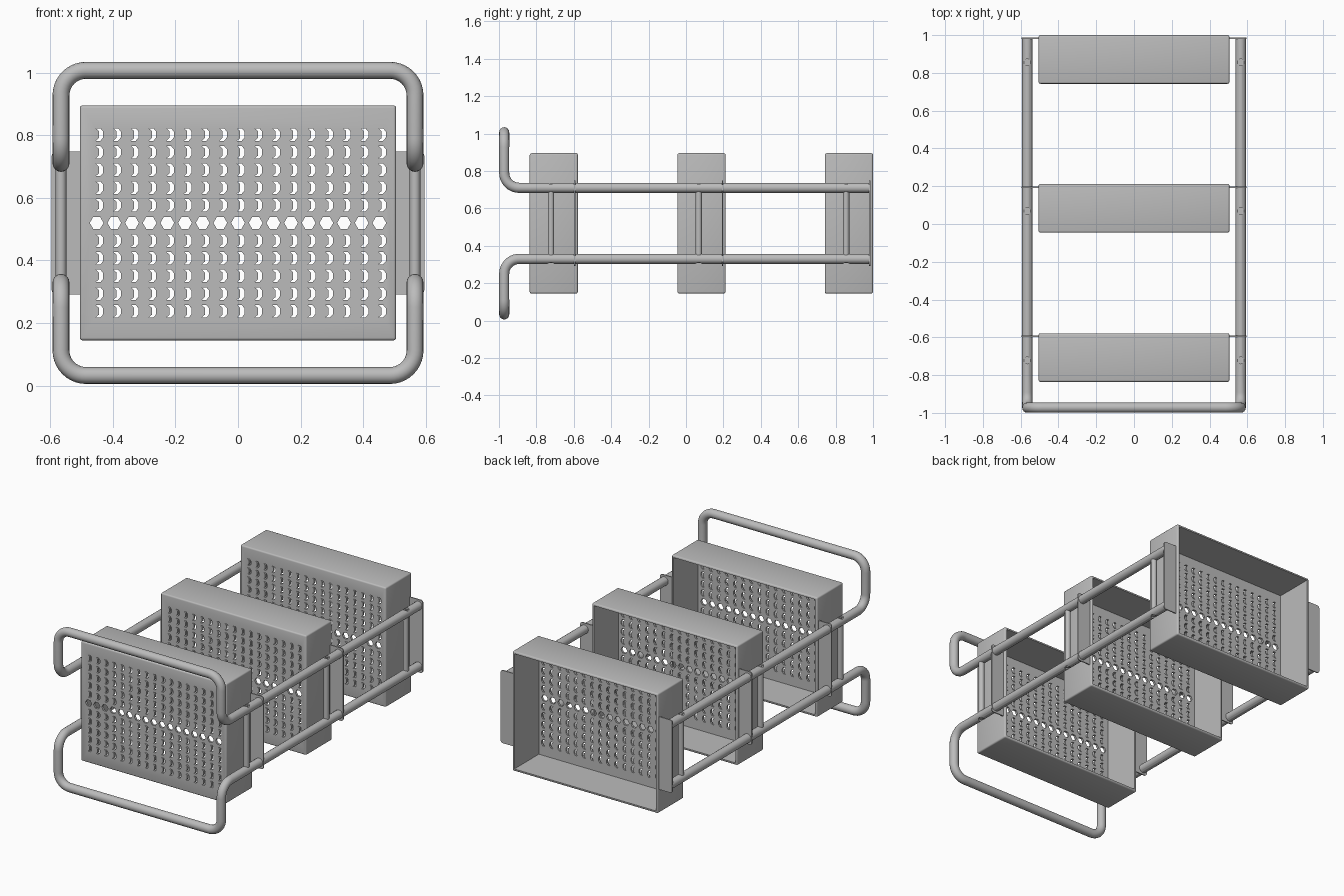
import bpy, bmesh, math
from mathutils import Vector, Matrix

cube = bpy.data.objects.get("Cube")
if cube:
    bpy.data.objects.remove(cube, do_unlink=True)

grey = bpy.data.materials.new("satin_grey")
grey.use_nodes = True
grey.diffuse_color = (0.5, 0.5, 0.5, 1)
grey.node_tree.nodes["Principled BSDF"].inputs["Base Color"].default_value = (0.5, 0.5, 0.5, 1)

RAIL_X, TUBE = 0.565, 0.027
MID_Z, RAIL_DZ, HANDLE_DZ = 0.52, 0.19, 0.487
FRONT_Y, BACK_Y = -0.972, 0.985
BASKET_Y = (-0.707, 0.083, 0.871)      # basket centres
DEPTH, ROD_SHIFT, FLANGE_SHIFT = 0.257, -0.015, 0.112


def add_object(name, bm, smooth=False):
    bmesh.ops.recalc_face_normals(bm, faces=bm.faces[:])
    mesh = bpy.data.meshes.new(name)
    bm.to_mesh(mesh)
    bm.free()
    mesh.materials.append(grey)
    ob = bpy.data.objects.new(name, mesh)
    bpy.context.collection.objects.link(ob)
    if smooth:
        shade(ob)
    return ob


def activate(ob):
    bpy.ops.object.select_all(action='DESELECT')
    ob.select_set(True)
    bpy.context.view_layer.objects.active = ob


def shade(ob):
    activate(ob)
    bpy.ops.object.shade_smooth_by_angle(angle=math.radians(35))


def add_box(bm, centre, size):
    m = Matrix.Translation(centre) @ Matrix.Diagonal((*size, 1))
    return bmesh.ops.create_cube(bm, size=1, matrix=m)["verts"]


def add_cylinder(bm, centre, radius, height, sides=20):
    bmesh.ops.create_cone(bm, cap_ends=True, segments=sides, radius1=radius, radius2=radius,
                          depth=height, matrix=Matrix.Translation(centre))


def add_prism(bm, outline, x, z, y0, y1):
    face = bm.faces.new([bm.verts.new((x + u, y0, z + v)) for u, v in outline])
    out = bmesh.ops.extrude_face_region(bm, geom=[face])["geom"]
    bmesh.ops.translate(bm, vec=(0, y1 - y0, 0),
                        verts=[g for g in out if isinstance(g, bmesh.types.BMVert)])


def cut(ob, cutter):
    cutter.hide_render = True
    mod = ob.modifiers.new("cut", 'BOOLEAN')
    mod.operation, mod.solver, mod.object = 'DIFFERENCE', 'EXACT', cutter
    activate(ob)
    bpy.ops.object.modifier_apply(modifier=mod.name)
    bpy.data.objects.remove(cutter, do_unlink=True)


def rounded_path(corners, radius, steps=10):
    """Polyline whose right-angled inner corners become arcs."""
    pts = [Vector(c) for c in corners]
    path = [pts[0]]
    for a, b, c in zip(pts, pts[1:], pts[2:]):
        u, v = (a - b).normalized(), (c - b).normalized()
        centre = b + (u + v) * radius
        for i in range(steps + 1):
            t = math.pi / 2 * i / steps
            path.append(centre - v * radius * math.cos(t) - u * radius * math.sin(t))
    return path + [pts[-1]]


# Bent tube rails with a handle loop, drilled for the rod screws
def make_rail(name, side):
    rail_z, loop_z = MID_Z + side * RAIL_DZ, MID_Z + side * HANDLE_DZ
    half = [(RAIL_X, BACK_Y, rail_z), (RAIL_X, FRONT_Y, rail_z), (RAIL_X, FRONT_Y, loop_z)]
    path = rounded_path(half + [(-x, y, z) for x, y, z in reversed(half)], 0.08)
    curve = bpy.data.curves.new(name, 'CURVE')
    curve.dimensions = '3D'
    curve.bevel_depth, curve.bevel_resolution = TUBE, 6
    curve.use_fill_caps = True
    spline = curve.splines.new('POLY')
    spline.points.add(len(path) - 1)
    for p, co in zip(spline.points, path):
        p.co = (*co, 1)
    temp = bpy.data.objects.new(name + "_path", curve)
    bpy.context.collection.objects.link(temp)
    bpy.context.view_layer.update()
    mesh = bpy.data.meshes.new_from_object(temp.evaluated_get(bpy.context.evaluated_depsgraph_get()))
    bpy.data.objects.remove(temp, do_unlink=True)
    bm = bmesh.new()
    bm.from_mesh(mesh)
    bmesh.ops.remove_doubles(bm, verts=bm.verts[:], dist=0.0001)
    rail = add_object(name, bm)
    drill = bmesh.new()
    for y in BASKET_Y:
        for x in (-RAIL_X, RAIL_X):
            add_cylinder(drill, (x, y + ROD_SHIFT, rail_z + side * 0.035), 0.018, 0.036)
    cut(rail, add_object("screw_hole_cutter", drill))
    shade(rail)


make_rail("upper_rail", 1)
make_rail("lower_rail", -1)


# Basket: bevelled box, open at the back, with a perforated front
def make_basket(name):
    bm = bmesh.new()
    add_box(bm, (0, 0, MID_Z), (1.01, DEPTH, 0.75))
    bmesh.ops.bevel(bm, geom=bm.edges[:], offset=0.009, segments=3, profile=0.5, affect='EDGES')
    basket = add_object(name, bm)
    wall = 0.014
    bm = bmesh.new()
    add_box(bm, (0, wall + 0.05, MID_Z), (1.01 - 2 * wall, DEPTH + 0.1, 0.75 - 2 * wall))
    cut(basket, add_object("hollow_cutter", bm))
    hexagon = [(0.022 * math.cos(i * math.pi / 3), 0.022 * math.sin(i * math.pi / 3)) for i in range(6)]
    upper = [(0.007, 0.011), (-0.003, 0.02), (0.012, 0.02), (0.021, 0.009)]
    crescent = upper + [(u, -v) for u, v in reversed(upper)]
    bm = bmesh.new()
    pitch = 0.0564
    for row in range(-5, 6):
        for col in range(-8, 9):
            add_prism(bm, crescent if row else hexagon, col * pitch, MID_Z + row * pitch,
                      -DEPTH / 2 - 0.02, -DEPTH / 2 + 0.04)
    cut(basket, add_object("perforation_cutter", bm))
    shade(basket)
    return basket


first = make_basket("front_basket")
first.location.y = BASKET_Y[0]
for name, y in zip(("middle_basket", "back_basket"), BASKET_Y[1:]):
    copy = first.copy()
    copy.name = name
    copy.location.y = y
    bpy.context.collection.objects.link(copy)

# Side mounts: flange plate, upright rod and screws beside each basket
for place, y in zip(("front", "middle", "back"), BASKET_Y):
    for label, s in (("left", 1), ("right", -1)):
        bm = bmesh.new()
        add_box(bm, (s * 0.548, y + FLANGE_SHIFT, MID_Z), (0.094, 0.007, 0.456))
        corners = [e for e in bm.edges if abs(e.verts[0].co.y - e.verts[1].co.y) > 0.001
                   and abs(e.verts[0].co.x) > 0.55]
        bmesh.ops.bevel(bm, geom=corners, offset=0.015, segments=4, profile=0.5, affect='EDGES')
        add_object(f"{place}_{label}_flange", bm)

        bm = bmesh.new()
        add_cylinder(bm, (s * RAIL_X, y + ROD_SHIFT, MID_Z), 0.017, 2 * RAIL_DZ - 0.02)
        add_object(f"{place}_{label}_rod", bm, True)

        bm = bmesh.new()
        for side in (-1, 1):
            add_cylinder(bm, (s * RAIL_X, y + ROD_SHIFT, MID_Z + side * (RAIL_DZ + 0.018)), 0.009, 0.01, 12)
        add_object(f"{place}_{label}_screws", bm, True)
